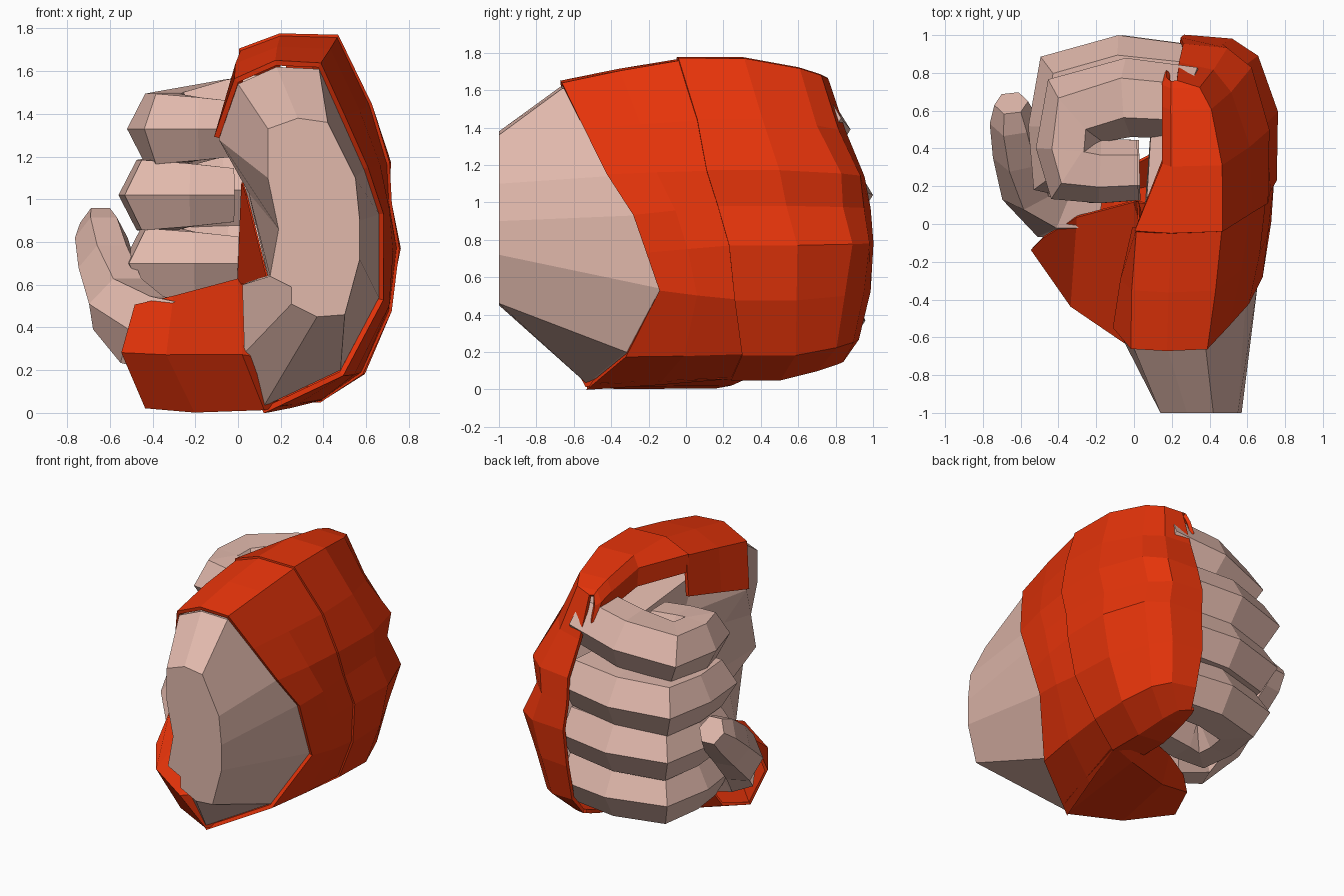
import bpy, bmesh, math
from mathutils import Vector

cube = bpy.data.objects.get("Cube")
if cube:
    bpy.data.objects.remove(cube, do_unlink=True)


def make_material(name, colour):
    mat = bpy.data.materials.new(name)
    mat.use_nodes = True
    mat.diffuse_color = colour
    mat.node_tree.nodes["Principled BSDF"].inputs["Base Color"].default_value = colour
    return mat


skin = make_material("pale_skin", (0.75, 0.48, 0.41, 1))
red = make_material("red_armour", (0.79, 0.034, 0.003, 1))


def loft(name, rows, material, closed=False, thickness=0.0):
    """Bridge rows of points; closed rows form a capped tube, open rows a plate."""
    bm = bmesh.new()
    rings = [[bm.verts.new(point) for point in row] for row in rows]
    count = len(rows[0])
    for first, second in zip(rings, rings[1:]):
        for i in range(count if closed else count - 1):
            j = (i + 1) % count
            bm.faces.new((first[i], first[j], second[j], second[i]))
    if closed:
        bm.faces.new(rings[0])
        bm.faces.new(rings[-1])
    bmesh.ops.recalc_face_normals(bm, faces=bm.faces)
    mesh = bpy.data.meshes.new(name)
    bm.to_mesh(mesh)
    bm.free()
    mesh.materials.append(material)
    obj = bpy.data.objects.new(name, mesh)
    bpy.context.collection.objects.link(obj)
    if thickness:
        shell = obj.modifiers.new("plate_thickness", "SOLIDIFY")
        shell.thickness = thickness
        shell.offset = 0
    return obj


def reshape(row, scale_x, scale_z, move_y, centre=(0.3, 0.87)):
    """Scale a row about the middle of the hand and slide it along the arm."""
    cx, cz = centre
    return [(cx + (x - cx) * scale_x, y + move_y, cz + (z - cz) * scale_z)
            for x, y, z in row]


def tube(name, path, radii, heights, material, sides=6):
    """Faceted digit whose sections stay square to its path."""
    points = [Vector(p) for p in path]
    rows = []
    for i, point in enumerate(points):
        ahead = points[min(i + 1, len(points) - 1)]
        behind = points[max(i - 1, 0)]
        tangent = (ahead - behind).normalized()
        across = tangent.cross(Vector((0, 0, 1))).normalized()
        upward = across.cross(tangent)
        rows.append([point + across * math.cos(math.tau * k / sides) * radii[i]
                     + upward * math.sin(math.tau * k / sides) * heights[i]
                     for k in range(sides)])
    return loft(name, rows, material, closed=True)


# Wrist and palm
wrist = [(x, -1, z) for x, z in (
    (.14, 1.33), (.28, 1.38), (.42, 1.36), (.55, 1.1), (.57, .9), (.57, .72), (.5, .46),
    (.37, .45), (.25, .51), (.25, .59), (.15, .64), (.19, .86), (.14, 1.1))]
cuff = [(0, -.66, 1.54), (.18, -.67, 1.62), (.38, -.66, 1.61), (.59, -.42, 1.14),
        (.66, -.28, .93), (.66, -.14, .54), (.48, -.32, .2), (.12, -.53, .03),
        (.03, -.6, .28), (.02, -.5, .6), (.14, -.45, .64), (.05, -.5, 1.03),
        (-.09, -.55, 1.28)]
palm = [(max(x, .05), y, z) for x, y, z in reshape(cuff, .92, .95, .5)]
knuckles = [(x, .66, z) for x, y, z in reshape(palm, .8, .8, 0)]
loft("wrist_and_palm", [wrist, cuff, palm, knuckles], skin, closed=True)

# Armour over the back of the hand
seam = [(.0, -.04, 1.42), (.02, -.04, 1.7), (.2, -.05, 1.765), (.46, -.04, 1.76),
        (.61, .06, 1.44), (.69, .11, 1.17), (.7, .17, .98), (.735, .23, .77),
        (.7, .26, .48), (.57, .3, .19), (.38, .24, .06)]
edge = reshape(cuff, 1.025, 1.025, 0)


def between(a, b, t):
    return tuple(Vector(a).lerp(Vector(b), t))


front_edge = [edge[-1], *edge[:3], between(edge[2], edge[3], .5), edge[3], edge[4],
              between(edge[4], edge[5], .5), *edge[5:8]]
middle = reshape([between(a, b, .5) for a, b in zip(front_edge, seam)], 1.03, 1, 0)
loft("hand_back_plate", [front_edge, middle, reshape(seam, .99, .99, .02)], red,
     thickness=.025)

# Knuckle armour, bulging over each finger and tucked under the little finger
knuckle_seam = [(.02, -.04, 1.58), *seam[1:], (.18, .26, .07)]


def knuckle_row(scale_x, scale_z, depth, follow, bump):
    row = []
    for i, (x, y, z) in enumerate(reshape(knuckle_seam, scale_x, scale_z, 0, (.2, .87))):
        ridge = 0
        if 4 <= i <= 9:
            ridge = bump if i % 2 else -bump / 2
        drop = .35 * max(0, z - 1.0) + .6 * max(0, .4 - z)
        row.append((max(x + ridge, .16), follow * y + depth - drop * (1 - follow) + ridge, z))
    return row


loft("knuckle_plate", [
    reshape(knuckle_seam, 1.02, 1, 0),
    knuckle_row(1.0, 1.0, .44, .6, .015),
    knuckle_row(.78, .94, .83, .1, .03),
    knuckle_row(.55, .9, .95, 0, .02),
    knuckle_row(.1, .88, .98, 0, .01)], red, thickness=.025)

# Guard around the base of the thumb, its heel reaching under the little finger
guard_top = [(-.48, -.07, .5), (-.3, .04, .54), (0, .12, .62), (.14, .1, .63)]
guard_mid = [(-.54, -.13, .28), (-.33, -.43, .27), (.02, -.67, .27), (.06, -.6, .26)]
guard_low = [(-.43, -.1, .03), (-.2, -.35, .01), (.12, -.53, .02), (.2, -.45, .04)]
guard_heel = [(-.36, .1, .08), (-.1, .16, .015), (.22, .24, .03), (.4, .27, .07)]
guard_tuck = [(-.3, .13, .17), (-.04, .3, .15), (.2, .42, .12), (.4, .42, .11)]
loft("thumb_guard", [guard_top, guard_mid, guard_low, guard_heel, guard_tuck], red,
     thickness=.02)

# Lining seen inside the grip
loft("palm_lining", [[(.02, .12, 1.08), (.0, .12, .6)],
                     [(.04, -.32, 1.02), (.14, -.32, .62)]], red, thickness=.009)

# Four curled fingers: knuckle height, fall to the middle joint, outward and sideways shift
curl = [(.3, .75), (-.05, .78), (-.33, .71), (-.37, .5), (-.35, .3), (-.2, .28), (0, .285)]
widths = [.19, .21, .22, .17, .2, .17, .16]
heights = [.19, .2, .2, .19, .19, .17, .145]
fingers = {"index_finger": (1.45, .06, -.11, .02), "middle_finger": (1.06, .02, .01, -.02),
           "ring_finger": (.72, .01, .01, 0), "little_finger": (.37, 0, -.03, .03)}
for name, (height, fall, shift_y, shift_x) in fingers.items():
    path = [(x + shift_x, y + (shift_y if y > .4 else 0), height - fall * min(i, 2))
            for i, (x, y) in enumerate(curl)]
    tube(name, path, widths, heights, skin)

# Thumb
tube("thumb", [(-.22, .06, .33), (-.45, .08, .39), (-.565, .2, .51), (-.61, .38, .68),
               (-.64, .55, .82), (-.65, .64, .89)],
     [.15, .16, .15, .14, .125, .09], [.2, .2, .18, .16, .14, .1], skin)
